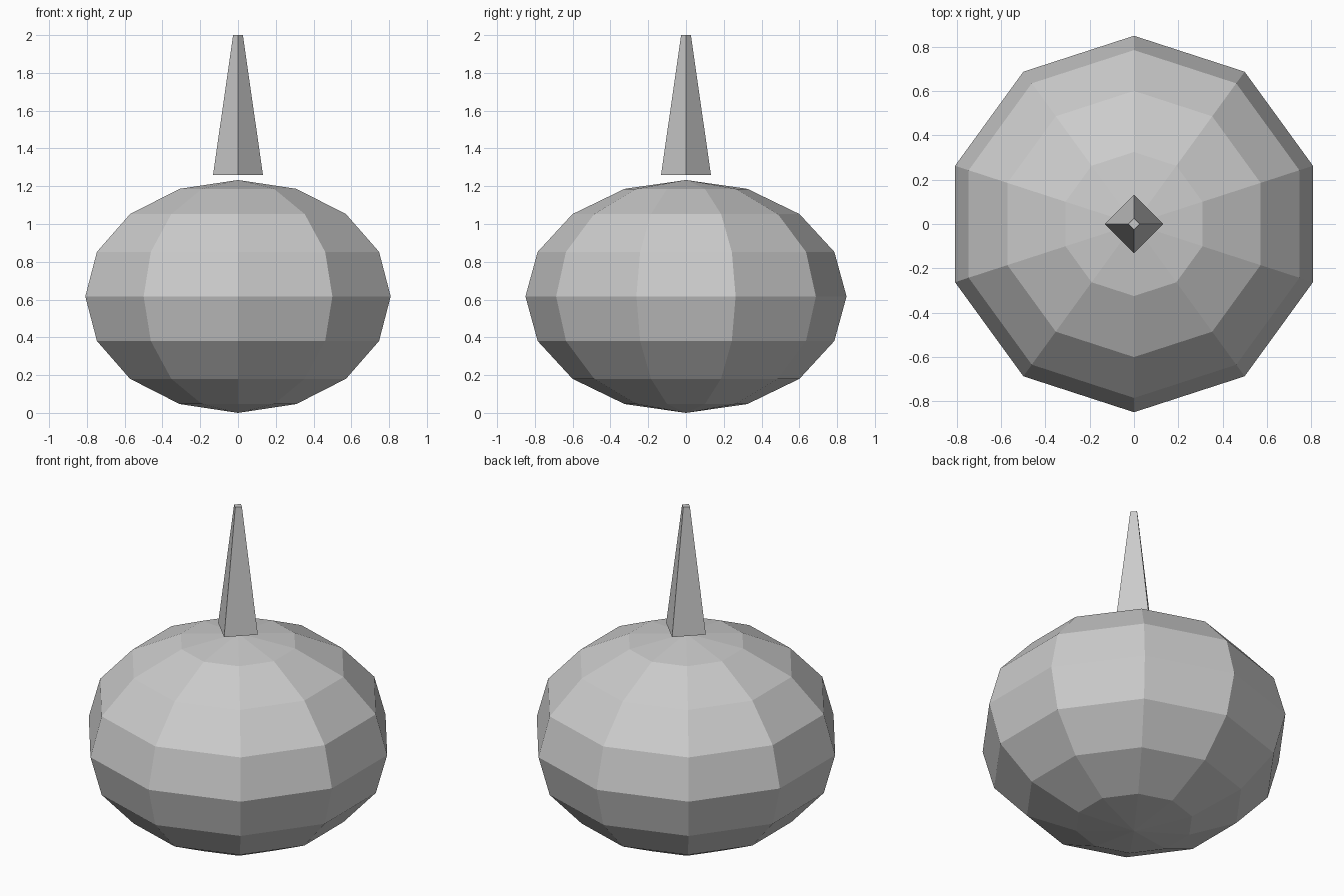
import bpy

if "Cube" in bpy.data.objects:
    bpy.data.objects.remove(bpy.data.objects["Cube"])

# Squashed faceted body
bpy.ops.mesh.primitive_uv_sphere_add(segments=10, ring_count=8, radius=1, location=(0, 0, 0.6165))
body = bpy.context.object
body.name = "body"
body.scale = (0.85, 0.85, 0.6165)

# Floating four-sided tapered spike with a small flat tip
z_base, z_tip = 1.26, 2.0
bpy.ops.mesh.primitive_cone_add(vertices=4, radius1=0.132, radius2=0.026, depth=z_tip - z_base,
                                location=(0, 0, (z_base + z_tip) / 2))
bpy.context.object.name = "spike"
